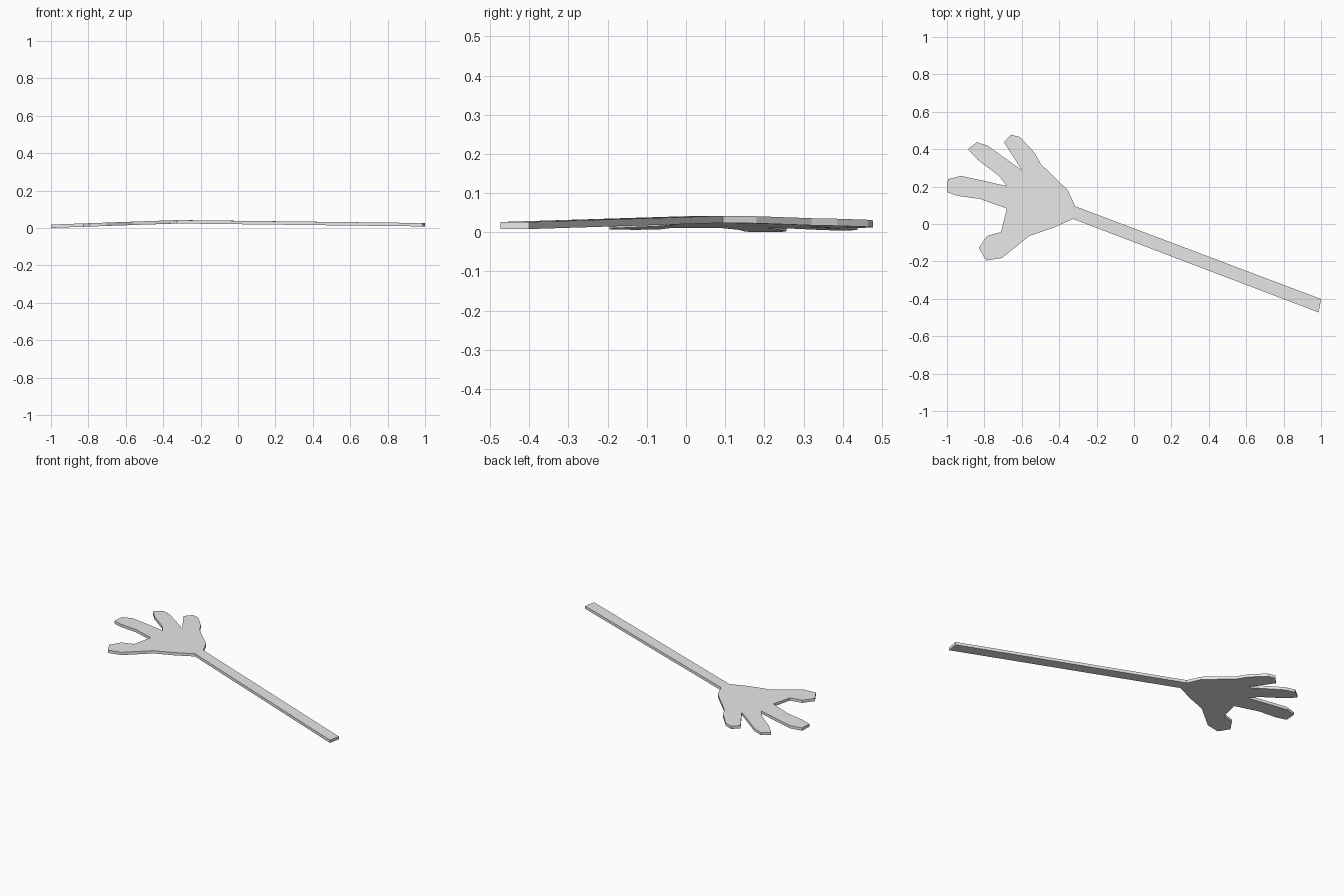
import bpy
import bmesh

if "Cube" in bpy.data.objects:
    bpy.data.objects.remove(bpy.data.objects["Cube"], do_unlink=True)

THICKNESS = 0.018
WRIST_X, WRIST_TOP = -0.32, 0.042
WRIST = [(-0.326, 0.027), (-0.315, 0.095)]

grey = bpy.data.materials.new("light_grey")
grey.use_nodes = True
colour = (0.8, 0.8, 0.8, 1)
grey.diffuse_color = colour
grey.node_tree.nodes["Principled BSDF"].inputs["Base Color"].default_value = colour


def top_height(x):
    """The slab peaks at the wrist and slopes gently down to both ends."""
    if x < WRIST_X:
        end_x, end_top = -1, THICKNESS
    else:
        end_x, end_top = 1, 0.026
    t = (x - WRIST_X) / (end_x - WRIST_X)
    return WRIST_TOP + t * (end_top - WRIST_TOP)


def slab(name, outline):
    """Flat outline extruded downward, left open where the parts meet at the wrist."""
    bm = bmesh.new()
    top = [bm.verts.new((x, y, top_height(x))) for x, y in outline]
    joint = {v for v, p in zip(top, outline) if p in WRIST}
    face = bm.faces.new(top)
    result = bmesh.ops.extrude_face_region(bm, geom=[face], use_keep_orig=True)
    lower = [g for g in result["geom"] if isinstance(g, bmesh.types.BMVert)]
    bmesh.ops.translate(bm, verts=lower, vec=(0, 0, -THICKNESS))
    bmesh.ops.recalc_face_normals(bm, faces=bm.faces)
    walls = [f for f in bm.faces if len(f.verts) == 4 and joint <= set(f.verts)
             and any(v in lower for v in f.verts)]
    bmesh.ops.delete(bm, geom=walls, context="FACES_ONLY")
    mesh = bpy.data.meshes.new(name)
    bm.to_mesh(mesh)
    bm.free()
    mesh.materials.append(grey)
    obj = bpy.data.objects.new(name, mesh)
    bpy.context.collection.objects.link(obj)
    return obj


# Hand outline, section by section, around from the top of the wrist
upper_palm = [(-0.353, 0.18), (-0.497, 0.32)]
first_finger = [(-0.535, 0.385), (-0.61, 0.465), (-0.658, 0.478), (-0.695, 0.437)]
first_gap = [(-0.6, 0.288)]
second_finger = [(-0.78, 0.417), (-0.84, 0.438), (-0.888, 0.4),
                 (-0.834, 0.342), (-0.722, 0.257)]
second_gap = [(-0.68, 0.203)]
third_finger = [(-0.813, 0.233), (-0.925, 0.257), (-0.995, 0.24),
                (-1, 0.171), (-0.941, 0.15), (-0.824, 0.134)]
thumb_gap = [(-0.68, 0.083)]
thumb = [(-0.711, -0.043), (-0.786, -0.064), (-0.83, -0.128),
         (-0.79, -0.195), (-0.706, -0.182)]
lower_palm = [(-0.56, -0.064), (-0.433, -0.021)]

slab("hand", WRIST + upper_palm + first_finger + first_gap + second_finger
     + second_gap + third_finger + thumb_gap + thumb + lower_palm)

# Long straight handle from the wrist to its slanted end
slab("handle", WRIST[::-1] + [(0.987, -0.473), (1, -0.401)])
